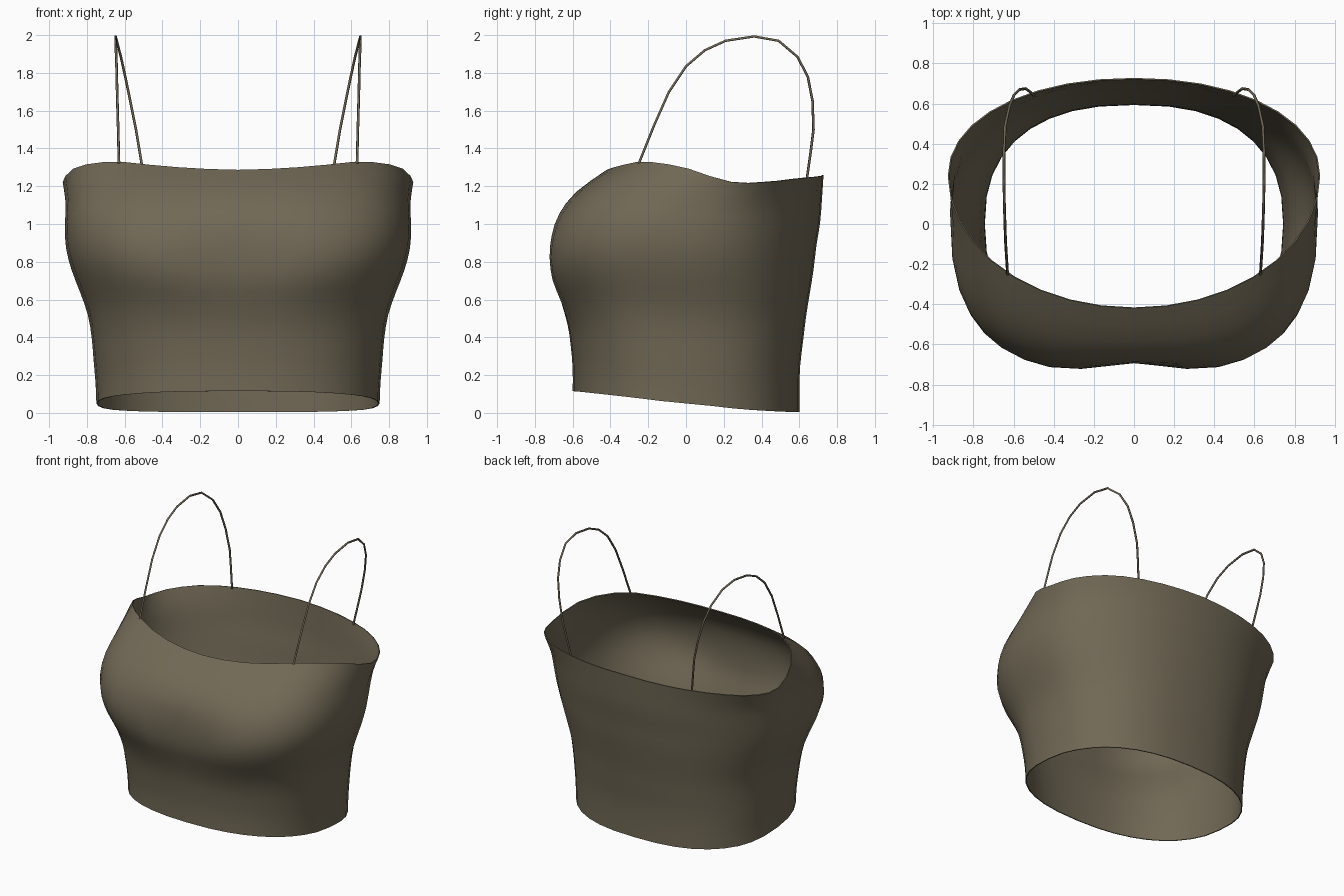
import bpy
import math

cube = bpy.data.objects.get("Cube")
if cube:
    bpy.data.objects.remove(cube, do_unlink=True)

COLUMNS, ROWS = 36, 20


def make_material(name, colour):
    mat = bpy.data.materials.new(name)
    mat.use_nodes = True
    mat.diffuse_color = colour
    mat.node_tree.nodes["Principled BSDF"].inputs["Base Color"].default_value = colour
    return mat


def sample(values, t):
    """Smooth curve through evenly spaced values, t from 0 to 1, level at the start."""
    last = len(values) - 1
    pos = min(max(t, 0), 1) * last
    i = min(int(pos), last - 1)
    f = pos - i
    a, b, c = values[abs(i - 1)], values[i], values[i + 1]
    d = values[i + 2] if i + 2 <= last else 2 * c - b
    return b + f / 2 * (c - a + f * (2 * a - 5 * b + 4 * c - d + f * (3 * (b - c) + d - a)))


def signed_power(value, power):
    return math.copysign(abs(value) ** power, value)


# Body outline from hem to neckline
FRONT = [.60, .60, .61, .63, .675, .73, .748, .733, .685, .585, .42]
BACK = [.60, .60, .605, .62, .635, .655, .675, .69, .71, .72, .728]
WIDTH = [.75, .755, .765, .775, .795, .835, .88, .91, .917, .912, .928]
MIDDLE = [0, 0, 0, 0, 0, 0, 0, .02, .06, .14, .24]
FRONT_ROUND = [2.4, 2.5, 2.7, 2.9, 2.6, 2]
BACK_ROUND = [2.4, 2.35, 2.2, 2.1]

# Edge heights from the front centre round to the back centre
HEM = [.115, .112, .10, .08, .05, .022, .01, .005, .005]
NECK = [1.287, 1.303, 1.33, 1.3, 1.222, 1.222, 1.24, 1.25, 1.258]


def body_point(column, t):
    angle = 2 * math.pi * column / COLUMNS
    s, c = math.sin(angle), math.cos(angle)
    around = math.acos(max(-1, min(1, c))) / math.pi
    facing_front = c > 0
    power = 2 / sample(FRONT_ROUND if facing_front else BACK_ROUND, t)
    middle = sample(MIDDLE, t)
    reach = sample(FRONT, t) + middle if facing_front else sample(BACK, t) - middle
    x = sample(WIDTH, t) * signed_power(s, power)
    y = middle - reach * signed_power(c, power)
    # Shallow dip between the two sides of the bust
    if facing_front:
        y += .055 * math.exp(-(x / .25) ** 2 - ((t - .6) / .18) ** 2)
    low, high = sample(HEM, around), sample(NECK, around)
    return x, y, low + (high - low) * t


fabric = make_material("olive brown fabric", (.165, .14, .092, 1))

# Body shell
verts = [body_point(c, r / ROWS) for r in range(ROWS + 1) for c in range(COLUMNS)]
faces = []
for r in range(ROWS):
    for c in range(COLUMNS):
        a, b = r * COLUMNS + c, r * COLUMNS + (c + 1) % COLUMNS
        faces.append((a, b, b + COLUMNS, a + COLUMNS))
mesh = bpy.data.meshes.new("top_body")
mesh.from_pydata(verts, [], faces)
mesh.materials.append(fabric)
body = bpy.data.objects.new("top_body", mesh)
bpy.context.collection.objects.link(body)
bpy.context.view_layer.objects.active = body
body.select_set(True)

# Thin fabric with a crisp rim
shell = body.modifiers.new("fabric thickness", 'SOLIDIFY')
shell.thickness = .007
shell.offset = -1
bpy.ops.object.modifier_apply(modifier=shell.name)
bpy.ops.object.shade_smooth_by_angle(angle=math.radians(50))

# Thin shoulder straps
STRAP = [(.63, -.25, 1.32), (.635, -.17, 1.52), (.64, -.09, 1.7), (.643, 0, 1.835),
         (.646, .1, 1.92), (.648, .21, 1.97), (.648, .36, 1.993), (.642, .49, 1.97),
         (.62, .59, 1.885), (.597, .645, 1.78), (.57, .67, 1.65), (.54, .675, 1.5),
         (.52, .66, 1.38), (.497, .64, 1.24)]
for name, side in (("left_strap", 1), ("right_strap", -1)):
    curve = bpy.data.curves.new(name, 'CURVE')
    curve.dimensions = '3D'
    curve.bevel_depth = .007
    curve.bevel_resolution = 1
    curve.use_fill_caps = True
    line = curve.splines.new('POLY')
    line.points.add(len(STRAP) - 1)
    for point, (x, y, z) in zip(line.points, STRAP):
        point.co = (side * x, y, z, 1)
    curve.materials.append(fabric)
    bpy.context.collection.objects.link(bpy.data.objects.new(name, curve))
